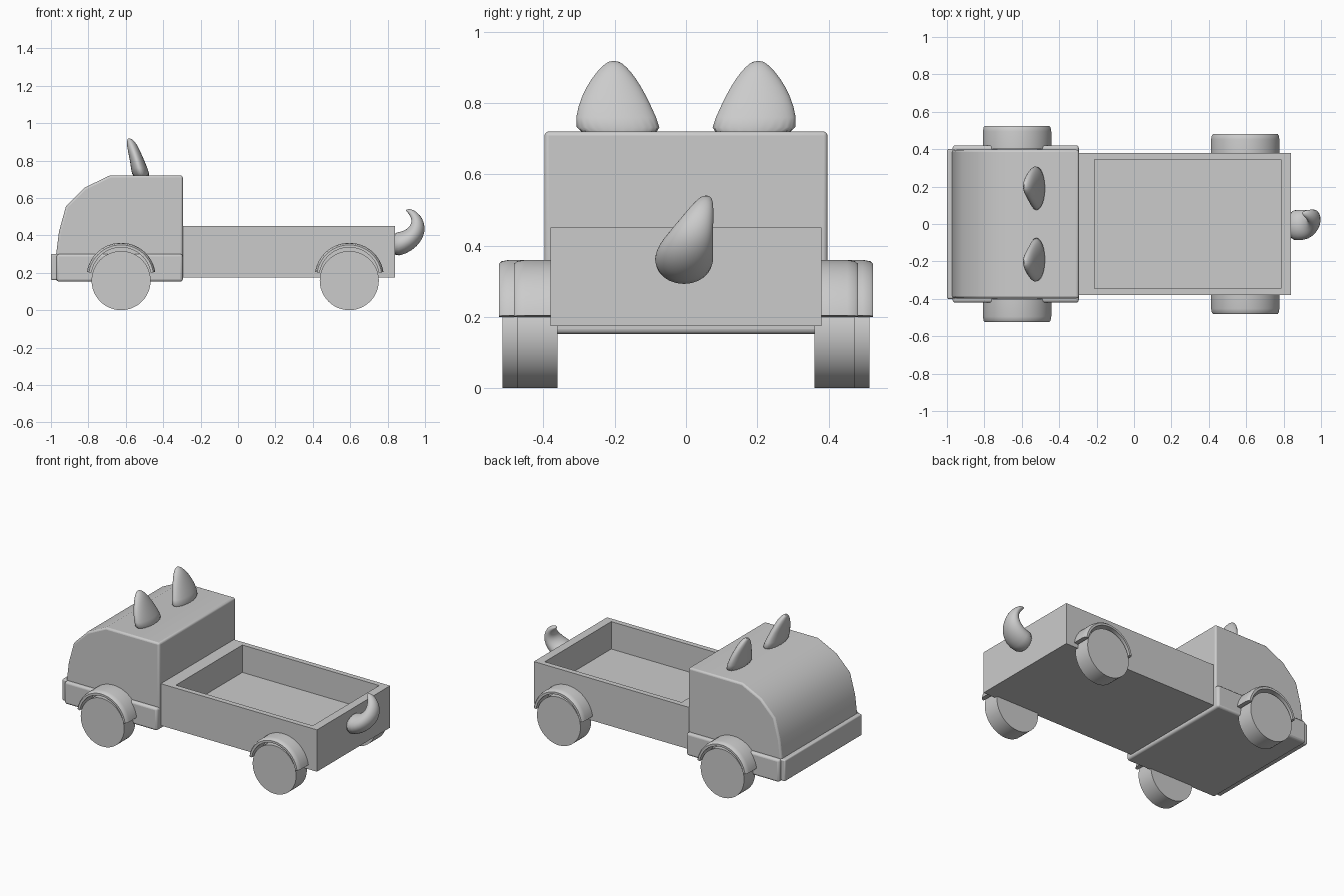
import bpy, bmesh
from math import sin, cos, pi, radians
from mathutils import Vector

if "Cube" in bpy.data.objects:
    bpy.data.objects.remove(bpy.data.objects["Cube"])


def finish(name, bm, bevel=0.0, segments=3, smooth=35):
    bmesh.ops.recalc_face_normals(bm, faces=bm.faces)
    mesh = bpy.data.meshes.new(name)
    bm.to_mesh(mesh)
    bm.free()
    ob = bpy.data.objects.new(name, mesh)
    bpy.context.collection.objects.link(ob)
    bpy.ops.object.select_all(action='DESELECT')
    bpy.context.view_layer.objects.active = ob
    ob.select_set(True)
    if bevel:
        mod = ob.modifiers.new("Bevel", 'BEVEL')
        mod.width, mod.segments, mod.limit_method = bevel, segments, 'ANGLE'
        mod.angle_limit = radians(50)
    bpy.ops.object.shade_smooth_by_angle(angle=radians(smooth))
    return ob


def skin(rings, closed_ends=True):
    """Join equal-length rings of points into a closed skin."""
    bm = bmesh.new()
    vs = [[bm.verts.new(p) for p in ring] for ring in rings]
    n = len(vs[0])
    for a, b in zip(vs, vs[1:]):
        for i in range(n):
            j = (i + 1) % n
            bm.faces.new((a[i], a[j], b[j], b[i]))
    if closed_ends:
        bm.faces.new(vs[0])
        bm.faces.new(vs[-1])
    return bm


def extrude_profile(profile, y0, y1):
    return skin([[(x, y, z) for x, z in profile] for y in (y0, y1)])


def box(x0, x1, y, z0, z1):
    return extrude_profile([(x0, z0), (x1, z0), (x1, z1), (x0, z1)], -y, y)


def horn(name, sections, side=1, n=24):
    """Loft ellipses spanning two x-z points and a y range."""
    rings = []
    for x0, z0, x1, z1, y0, y1 in sections:
        p, q = Vector((x0, 0, z0)), Vector((x1, 0, z1))
        c, r = (p + q) / 2, (q - p) / 2
        ring = []
        for i in range(n):
            t = 2 * pi * i / n
            v = c + r * cos(t)
            v.y = side * ((y0 + y1) / 2 + (y1 - y0) / 2 * sin(t))
            ring.append(v)
        rings.append(ring)
    ob = finish(name, skin(rings), smooth=60)
    mod = ob.modifiers.new("Subdivision", 'SUBSURF')
    mod.levels = mod.render_levels = 1
    return ob


# Cab with sloping nose, lower skirt and bumper
cab = [(-0.295, 0.155), (-0.295, 0.72), (-0.685, 0.72), (-0.82, 0.655),
       (-0.92, 0.555), (-0.957, 0.42), (-0.972, 0.30), (-0.972, 0.155)]
finish("cab", extrude_profile(cab, -0.397, 0.397), 0.012)
finish("cab_skirt", box(-0.97, -0.295, 0.42, 0.152, 0.30), 0.014)
finish("front_bumper", box(-1.0, -0.96, 0.40, 0.16, 0.30), 0.008)

# Cargo bed: box with the top inset and pushed down
bm = box(-0.31, 0.84, 0.38, 0.175, 0.45)
bm.faces.ensure_lookup_table()
top = max(bm.faces, key=lambda f: f.calc_center_median().z)
bmesh.ops.inset_region(bm, faces=[top], thickness=0.03)
for v in top.verts:
    v.co.x = -0.21 if v.co.x < 0.2 else 0.785
    v.co.y = 0.345 if v.co.y > 0 else -0.345
res = bmesh.ops.extrude_discrete_faces(bm, faces=[top])
for v in res['faces'][0].verts:
    v.co.z = 0.27
finish("cargo_bed", bm)

# Wheels and arched fenders
for end, cx, y_in, y_out in (("front", -0.625, 0.40, 0.525), ("rear", 0.595, 0.36, 0.482)):
    for side, s in (("right", -1), ("left", 1)):
        disc = [(cx + 0.158 * cos(2 * pi * i / 48), 0.158 + 0.158 * sin(2 * pi * i / 48))
                for i in range(48)]
        finish(f"{end}_{side}_wheel", extrude_profile(disc, s * y_in, s * (y_out - 0.01)))

        section = [(0.160, y_in), (0.185, y_in), (0.185, y_out - 0.03),
                   (0.181, y_out - 0.008), (0.174, y_out), (0.160, y_out)]
        arch = []
        for i in range(29):
            t = radians(9 + 162 * i / 28)
            arch.append([(cx + r * cos(t), s * y, 0.175 + r * sin(t)) for r, y in section])
        finish(f"{end}_{side}_fender", skin(arch), smooth=40)

# Ears curving forward on the roof
ear = [(-0.565, 0.70, -0.463, 0.70, 0.055, 0.311),
       (-0.572, 0.76, -0.484, 0.76, 0.083, 0.312),
       (-0.582, 0.82, -0.509, 0.82, 0.110, 0.294),
       (-0.593, 0.87, -0.532, 0.87, 0.140, 0.265),
       (-0.595, 0.905, -0.550, 0.900, 0.167, 0.237),
       (-0.588, 0.920, -0.570, 0.917, 0.190, 0.215)]
for side, s in (("right", -1), ("left", 1)):
    horn(f"{side}_ear", ear, s)

# Curled tail on the back of the bed
tail = [(0.82, 0.280, 0.82, 0.415, -0.085, 0.075),
        (0.90, 0.298, 0.875, 0.418, -0.09, 0.077),
        (0.96, 0.342, 0.905, 0.435, -0.08, 0.077),
        (0.992, 0.390, 0.923, 0.455, -0.055, 0.077),
        (1.002, 0.440, 0.928, 0.475, -0.03, 0.077),
        (0.988, 0.490, 0.925, 0.493, -0.003, 0.077),
        (0.957, 0.526, 0.915, 0.510, 0.02, 0.077),
        (0.922, 0.543, 0.905, 0.525, 0.04, 0.072),
        (0.902, 0.538, 0.897, 0.533, 0.053, 0.063)]
horn("tail", tail)
